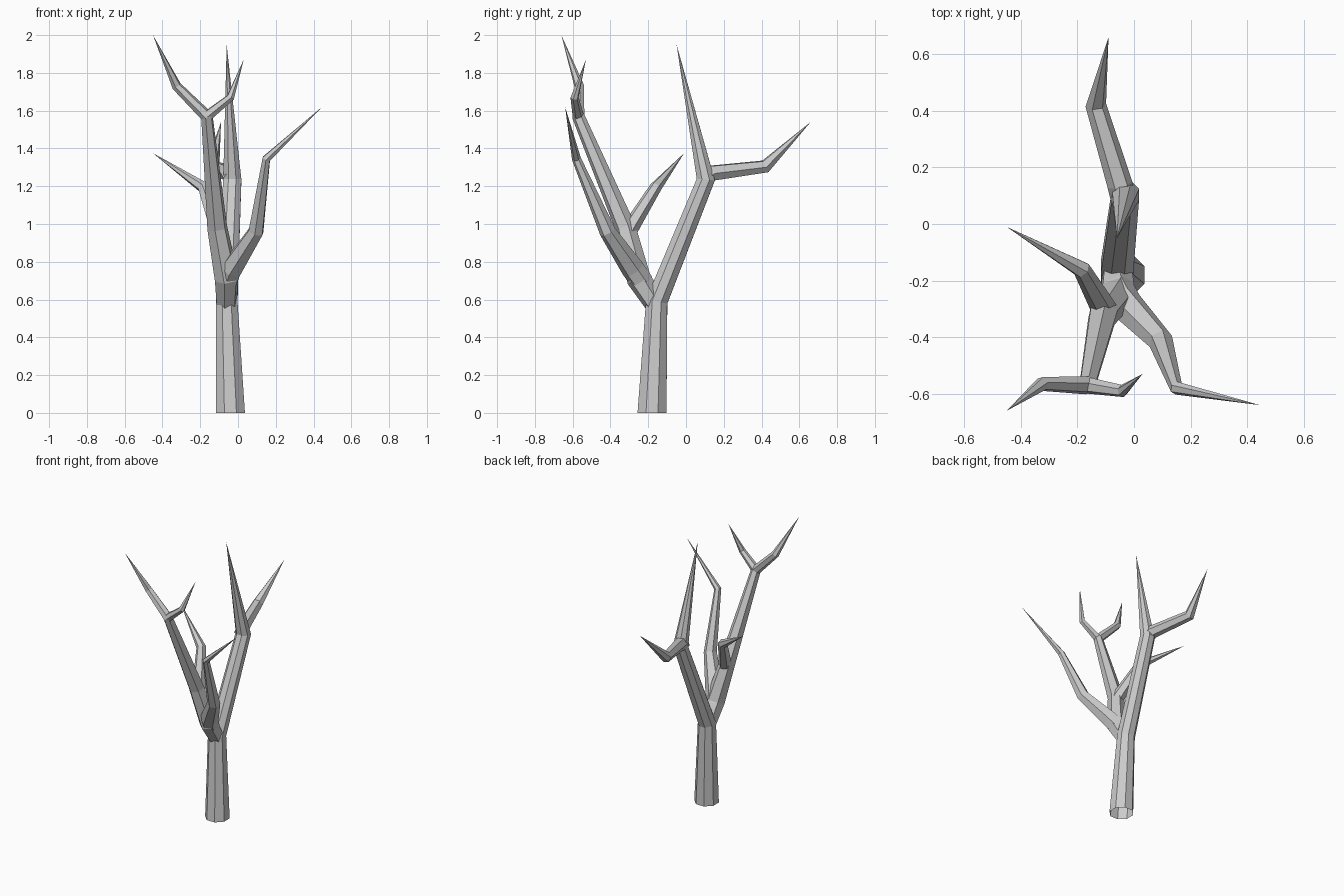
import bpy, math
from mathutils import Vector

if "Cube" in bpy.data.objects:
    bpy.data.objects.remove(bpy.data.objects["Cube"])


def limb(name, pts, sides=6, first_dir=None):
    """Tapered faceted tube through (x, y, z, radius) points; radius 0 makes a pointed tip."""
    ps = [Vector(p[:3]) for p in pts]
    dirs = [(b - a).normalized() for a, b in zip(ps, ps[1:])]
    verts, faces = [], []
    ref = Vector((math.cos(math.pi / 8), math.sin(math.pi / 8), 0))
    for i, p in enumerate(ps):
        r = pts[i][3]
        if r == 0:
            verts.append(p)
            break
        t = dirs[0] if i == 0 else (dirs[i - 1] + dirs[i]).normalized()
        if i == 0 and first_dir:
            t = Vector(first_dir)
        u = (ref - t * ref.dot(t)).normalized()
        ref = u
        v = t.cross(u)
        for k in range(sides):
            a = 2 * math.pi * k / sides
            verts.append(p + r * (math.cos(a) * u + math.sin(a) * v))
    n = len(pts) - 1
    for i in range(n):
        for k in range(sides):
            a, b = i * sides + k, i * sides + (k + 1) % sides
            if i == n - 1:
                faces.append((a, b, len(verts) - 1))
            else:
                faces.append((a, b, b + sides, a + sides))
    mesh = bpy.data.meshes.new(name)
    mesh.from_pydata(verts, [], faces)
    mesh.update()
    ob = bpy.data.objects.new(name, mesh)
    bpy.context.collection.objects.link(ob)
    return ob


# trunk running on into the rear leader, open at the base
limb("trunk", [(-.04, -.18, 0, .083), (-.06, -.155, .59, .062),
               (-.03, .105, 1.235, .052), (-.06, -.05, 1.95, 0)], 8, (0, 0, 1))
# rear side branch
limb("rear_branch", [(-.035, .08, 1.24, .045), (-.05, .14, 1.27, .045),
                     (-.135, .42, 1.305, .037), (-.09, .66, 1.54, 0)])
# front bough rising to the high fork, ending in the left twig
limb("front_bough", [(-.06, -.16, .57, .055), (-.06, -.25, .71, .066),
                     (-.11, -.32, .98, .055), (-.165, -.57, 1.57, .034),
                     (-.325, -.565, 1.73, .026), (-.45, -.66, 2.0, 0)])
# right twig of the high fork
limb("high_twig", [(-.165, -.57, 1.57, .03), (-.04, -.59, 1.67, .022),
                   (.03, -.53, 1.87, 0)])
# right bough
limb("right_bough", [(-.06, -.23, .69, .06), (-.035, -.28, .76, .062),
                     (.095, -.415, .96, .044), (.15, -.58, 1.345, .024),
                     (.445, -.64, 1.62, 0)])
# small left branch
limb("left_branch", [(-.1, -.31, .95, .045), (-.12, -.275, 1.01, .043),
                     (-.185, -.16, 1.195, .032), (-.45, -.01, 1.375, 0)])
